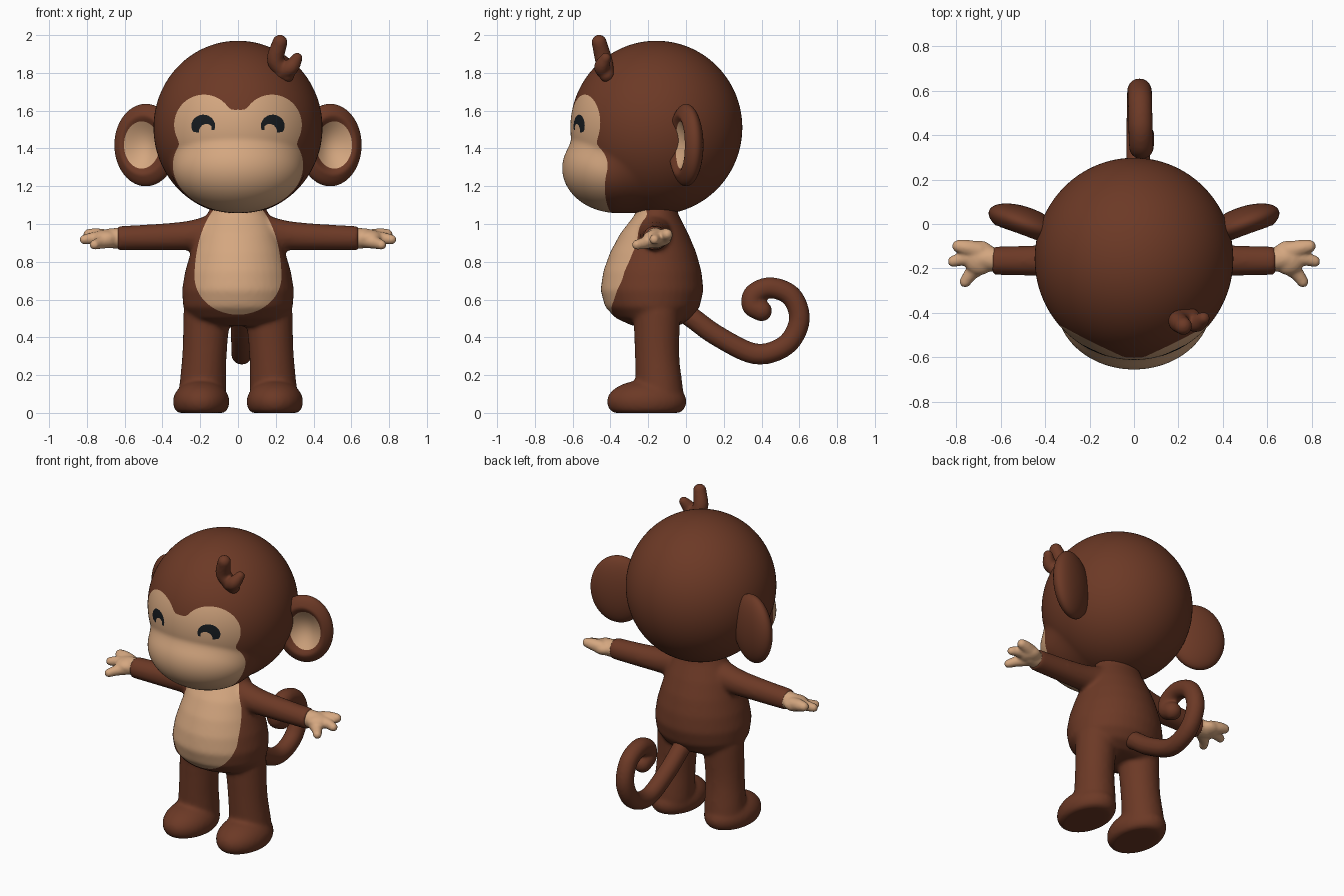
import bpy, bmesh, math
from mathutils import Vector, Matrix

cube = bpy.data.objects.get("Cube")
if cube:
    bpy.data.objects.remove(cube)


def material(name, rgb):
    m = bpy.data.materials.new(name)
    m.use_nodes = True
    m.diffuse_color = (*rgb, 1)
    m.node_tree.nodes["Principled BSDF"].inputs["Base Color"].default_value = (*rgb, 1)
    return m


BROWN = material("brown_fur", (0.15, 0.041, 0.019))
TAN = material("tan_skin", (0.66, 0.385, 0.215))
BLACK = material("black_eye", (0.008, 0.011, 0.014))


# --- helpers ---------------------------------------------------------------
def ball(bm, centre, radii, segs=24):
    mat = Matrix.Translation(centre) @ Matrix.Diagonal((*radii, 1))
    return bmesh.ops.create_uvsphere(bm, u_segments=segs, v_segments=segs * 2 // 3,
                                     radius=1, matrix=mat)["verts"]


def chain(bm, points, steps=8):
    """Round limb: balls along a smooth path of (x, y, z, radius) points."""
    p = [Vector(q) for q in points]
    p = [2 * p[0] - p[1]] + p + [2 * p[-1] - p[-2]]
    for a, b, c, d in zip(p, p[1:], p[2:], p[3:]):
        for i in range(steps + 1):
            t = i / steps
            q = 0.5 * (2 * b + (c - a) * t + (2 * a - 5 * b + 4 * c - d) * t ** 2
                       + (3 * b - a - 3 * c + d) * t ** 3)
            ball(bm, q[:3], (q[3],) * 3, 20)


def loft(bm, rows, n=40):
    """Closed skin over elliptical rings (z, centre y, x radius, y radius)."""
    rings = []
    for z, cy, rx, ry in rows:
        angles = [math.tau * i / n for i in range(n)]
        rings.append([bm.verts.new((rx * math.cos(a), cy + ry * math.sin(a), z)) for a in angles])
    for lo, hi in zip(rings, rings[1:]):
        for i in range(n):
            j = (i + 1) % n
            bm.faces.new((lo[i], lo[j], hi[j], hi[i]))
    bm.faces.new(rings[0][::-1])
    bm.faces.new(rings[-1])
    bmesh.ops.recalc_face_normals(bm, faces=bm.faces)


def finish(name, bm, mats):
    for f in bm.faces:
        f.smooth = True
    mesh = bpy.data.meshes.new(name)
    bm.to_mesh(mesh)
    bm.free()
    for m in mats:
        mesh.materials.append(m)
    obj = bpy.data.objects.new(name, mesh)
    bpy.context.collection.objects.link(obj)
    return obj


def fuse(name, bm, mats, voxel, smooth=8):
    """Melt overlapping pieces into one soft skin."""
    obj = finish(name, bm, mats)
    rem = obj.modifiers.new("fuse", "REMESH")
    rem.mode, rem.voxel_size, rem.use_smooth_shade = "VOXEL", voxel, True
    soft = obj.modifiers.new("soften", "SMOOTH")
    soft.factor, soft.iterations = 0.5, smooth
    graph = bpy.context.evaluated_depsgraph_get()
    mesh = bpy.data.meshes.new_from_object(obj.evaluated_get(graph))
    obj.modifiers.clear()
    obj.data = mesh
    mesh.name = name
    if not mesh.materials:
        for m in mats:
            mesh.materials.append(m)
    return obj


def paint(obj, shape, slot):
    """Cut the mesh along shape = 0 and colour the inside."""
    bm = bmesh.new()
    bm.from_mesh(obj.data)
    value = {v: shape(v.co) for v in bm.verts}
    cuts = []
    for e in list(bm.edges):
        a, b = e.verts
        if (value[a] < 0) != (value[b] < 0):
            t = value[a] / (value[a] - value[b])
            cuts.append(bmesh.utils.edge_split(e, a, min(max(t, 0.02), 0.98))[1])
    bmesh.ops.connect_verts(bm, verts=cuts)
    for f in bm.faces:
        if shape(f.calc_center_median()) < 0:
            f.material_index = slot
    bm.to_mesh(obj.data)
    bm.free()


def ellipse(x, z, cx, cz, rx, rz):
    return math.hypot((x - cx) / rx, (z - cz) / rz) - 1


def smooth_max(a, b, k):
    h = max(k - abs(a - b), 0) / k
    return max(a, b) + h * h * k / 4


# --- head with muzzle ------------------------------------------------------
HEAD, HEAD_R = Vector((0, -0.157, 1.51)), (0.447, 0.455, 0.46)
MUZZLE, MUZZLE_R = Vector((0, -0.36, 1.295)), (0.35, 0.295, 0.237)


def muzzle_reach(d):
    o = Vector([x / r for x, r in zip(HEAD - MUZZLE, MUZZLE_R)])
    s = Vector([x / r for x, r in zip(d, MUZZLE_R)])
    a, b, c = s.dot(s), s.dot(o), o.dot(o) - 1
    disc = b * b - a * c
    return (-b + math.sqrt(disc)) / a if disc > 0 else 0


bm = bmesh.new()
bmesh.ops.create_uvsphere(bm, u_segments=160, v_segments=110, radius=1)
for v in bm.verts:
    d = v.co.normalized()
    skull = 1 / math.sqrt(sum((x / r) ** 2 for x, r in zip(d, HEAD_R)))
    v.co = HEAD + d * smooth_max(skull, muzzle_reach(d), 0.04)
head = finish("head", bm, [BROWN, TAN, BLACK])


def face_mask(p):
    x, z = abs(p.x), p.z
    lobe = ellipse(x, z, 0.18, 1.525, 0.158, 0.16)
    bridge = ellipse(x, z, 0, 1.42, 0.26, 0.185)
    jaw = ellipse(x, z, 0, 1.31, 0.345, 0.25)
    top = -smooth_max(-lobe, -bridge, 0.12)
    return max(-smooth_max(-top, -jaw, 0.12), (p.y + 0.385) * 3)


def eye_mask(p):
    x, z = abs(p.x), p.z
    arch = ellipse(x, z, 0.184, 1.519, 0.063, 0.06)
    hollow = ellipse(x, z, 0.168, 1.485, 0.04, 0.045)
    return max(arch, -hollow, (1.487 - z) * 15, (p.y + 0.4) * 3)


paint(head, face_mask, 1)
paint(head, eye_mask, 2)

# --- ears ------------------------------------------------------------------
for side, s in (("left", 1), ("right", -1)):
    bm = bmesh.new()
    for v in ball(bm, (0, 0, 0), (0.175, 0.075, 0.218), 64):
        r = math.hypot(v.co.x / 0.175, v.co.z / 0.218)
        if v.co.y < 0 and r < 0.72:
            v.co.y += 0.085 * (1 - (r / 0.72) ** 2) ** 1.2
    ear = finish(side + "_ear", bm, [BROWN, TAN])
    paint(ear, lambda p: max(ellipse(p.x, p.z, s * 0.01, 0, 0.098, 0.125), p.y * 9 - 0.3), 1)
    ear.location = (s * 0.488, 0.0, 1.418)
    ear.rotation_euler = (0, 0, s * math.radians(20))

# --- body: torso, arms, legs and feet --------------------------------------
bm = bmesh.new()
loft(bm, [(1.12, -0.155, 0.13, 0.1), (1.05, -0.155, 0.165, 0.115),
          (0.95, -0.168, 0.215, 0.18), (0.85, -0.174, 0.25, 0.228),
          (0.75, -0.178, 0.28, 0.26), (0.65, -0.18, 0.297, 0.273),
          (0.56, -0.178, 0.29, 0.25), (0.5, -0.17, 0.25, 0.2),
          (0.46, -0.16, 0.17, 0.12)])
for s in (1, -1):
    chain(bm, [(s * 0.08, -0.165, 0.965, 0.1), (s * 0.25, -0.165, 0.94, 0.079),
               (s * 0.45, -0.165, 0.93, 0.07), (s * 0.64, -0.165, 0.925, 0.065)])
    chain(bm, [(s * 0.165, -0.155, 0.52, 0.125), (s * 0.178, -0.153, 0.3, 0.119),
               (s * 0.188, -0.14, 0.11, 0.127)])
    ball(bm, (s * 0.195, -0.208, 0.06), (0.15, 0.212, 0.115), 32)
    ball(bm, (s * 0.195, -0.25, 0.08), (0.125, 0.15, 0.085), 32)
for v in bm.verts:
    v.co.z = max(v.co.z, 0)
    v.co.x = min(max(v.co.x, -0.638), 0.638)
body = fuse("body", bm, [BROWN, TAN], 0.012, 10)


def belly_mask(p):
    return max(ellipse(p.x, p.z, 0, 0.72, 0.23, 0.43 if p.z > 0.72 else 0.2), (p.y + 0.2) * 3)


paint(body, belly_mask, 1)

# --- hands: palm, two fingers and a thumb ----------------------------------
for side, s in (("left", 1), ("right", -1)):
    bm = bmesh.new()
    chain(bm, [(s * 0.63, -0.16, 0.925, 0.056), (s * 0.68, -0.155, 0.924, 0.052)])
    ball(bm, (s * 0.695, -0.152, 0.925), (0.075, 0.078, 0.046))
    chain(bm, [(s * 0.7, -0.12, 0.93, 0.042), (s * 0.75, -0.108, 0.94, 0.037),
               (s * 0.79, -0.1, 0.945, 0.029)])
    chain(bm, [(s * 0.7, -0.155, 0.925, 0.042), (s * 0.76, -0.155, 0.925, 0.033),
               (s * 0.813, -0.168, 0.918, 0.026)])
    chain(bm, [(s * 0.68, -0.18, 0.915, 0.042), (s * 0.73, -0.22, 0.9, 0.032),
               (s * 0.76, -0.26, 0.89, 0.026)])
    fuse(side + "_hand", bm, [TAN], 0.008, 5)

# --- curled tail -----------------------------------------------------------
bm = bmesh.new()
path = [(-0.04, 0.55), (0.03, 0.505), (0.17, 0.405), (0.37, 0.312), (0.53, 0.36),
        (0.6, 0.49), (0.56, 0.615), (0.45, 0.663), (0.362, 0.63), (0.35, 0.57), (0.4, 0.54)]
chain(bm, [(0.012 + 0.0025 * i, y, z, 0.056) for i, (y, z) in enumerate(path)], 10)
fuse("tail", bm, [BROWN], 0.01, 8)

# --- hair tuft -------------------------------------------------------------
bm = bmesh.new()
chain(bm, [(0.26, -0.42, 1.79, 0.04), (0.2, -0.435, 1.865, 0.046), (0.222, -0.46, 1.962, 0.04)])
chain(bm, [(0.23, -0.42, 1.8, 0.04), (0.28, -0.445, 1.83, 0.042), (0.313, -0.425, 1.878, 0.029)])
fuse("hair_tuft", bm, [BROWN], 0.008, 4)
